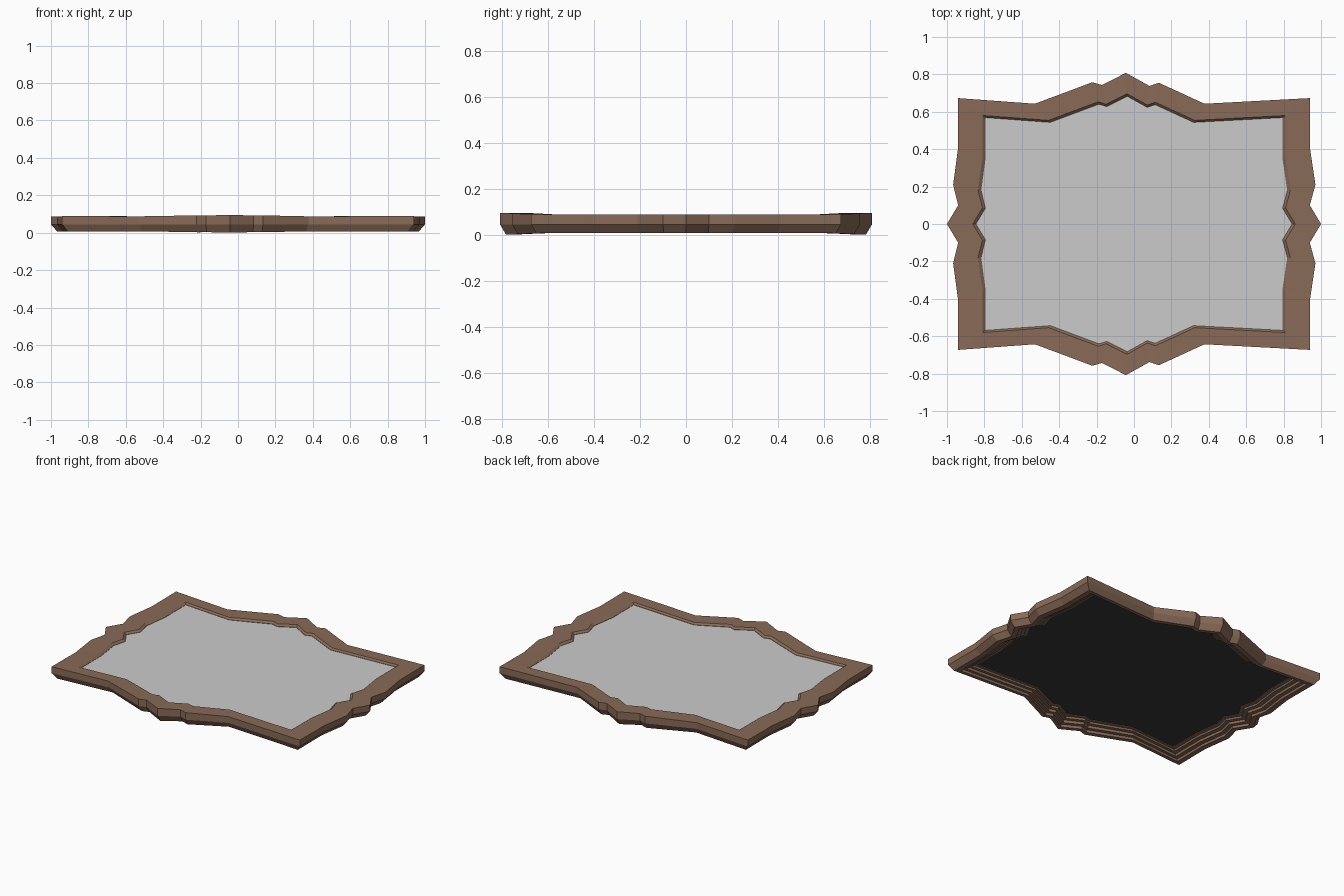
import bpy

if "Cube" in bpy.data.objects:
    bpy.data.objects.remove(bpy.data.objects["Cube"])

# Upper half of the outer outline, left tip to right tip
UPPER = [(-1, 0), (-.94, .1), (-.967, .21), (-.94, .41), (-.94, .673),
         (-.53, .643), (-.222, .758), (-.172, .743), (-.043, .808), (.083, .738),
         (.133, .755), (.377, .643), (.94, .673), (.94, .41), (.97, .21), (.94, .1), (1, 0)]
OUTLINE = UPPER + [(x, -y) for x, y in UPPER[-2:0:-1]]
MID = 0.0475


def material(name, rgb):
    m = bpy.data.materials.new(name)
    m.diffuse_color = (*rgb, 1)
    m.use_nodes = True
    m.node_tree.nodes["Principled BSDF"].inputs["Base Color"].default_value = m.diffuse_color
    return m


def ring(scale, z):
    # The moulding thickens slightly towards the top and bottom crests
    pts = []
    for x, y in OUTLINE:
        crest = max(0, min(1, (abs(y) - .643) / .165))
        pts.append((x * scale, y * scale, MID + (z - MID) * (.84 + .16 * crest)))
    return pts


def build(name, profile, mat=None, closed=False, cap=False):
    n = len(OUTLINE)
    verts = [p for s, z in profile for p in ring(s, z)]
    rows = len(profile) if closed else len(profile) - 1
    faces = []
    for r in range(rows):
        a, b = r * n, (r + 1) % len(profile) * n
        faces += [(a + i, a + (i + 1) % n, b + (i + 1) % n, b + i) for i in range(n)]
    if cap:
        faces += [tuple(range(n)), tuple(range(len(verts) - n, len(verts)))]
    me = bpy.data.meshes.new(name)
    me.from_pydata(verts, [], faces)
    ob = bpy.data.objects.new(name, me)
    bpy.context.collection.objects.link(ob)
    if mat:
        me.materials.append(mat)
    # Consistent outward normals
    import bmesh
    bm = bmesh.new()
    bm.from_mesh(me)
    bmesh.ops.recalc_face_normals(bm, faces=bm.faces)
    bm.to_mesh(me)
    bm.free()
    return ob


wood = material("brown_wood", (.25, .145, .095))
dark = material("dark_backing", (.04, .04, .04))

# Frame: flat face, outer chamfer, stepped underside
build("frame", [(.862, .095), (1, .095), (1, .044), (.968, 0), (.93, 0), (.93, .02),
                (.9, .02), (.9, .04), (.87, .04), (.87, .055), (.845, .055), (.845, .082)],
      wood, closed=True)

# Mirror glass and its dark backing board
build("mirror_glass", [(.85, .08), (.85, .07)], cap=True)
build("backing_board", [(.85, .07), (.85, .06)], dark, cap=True)
